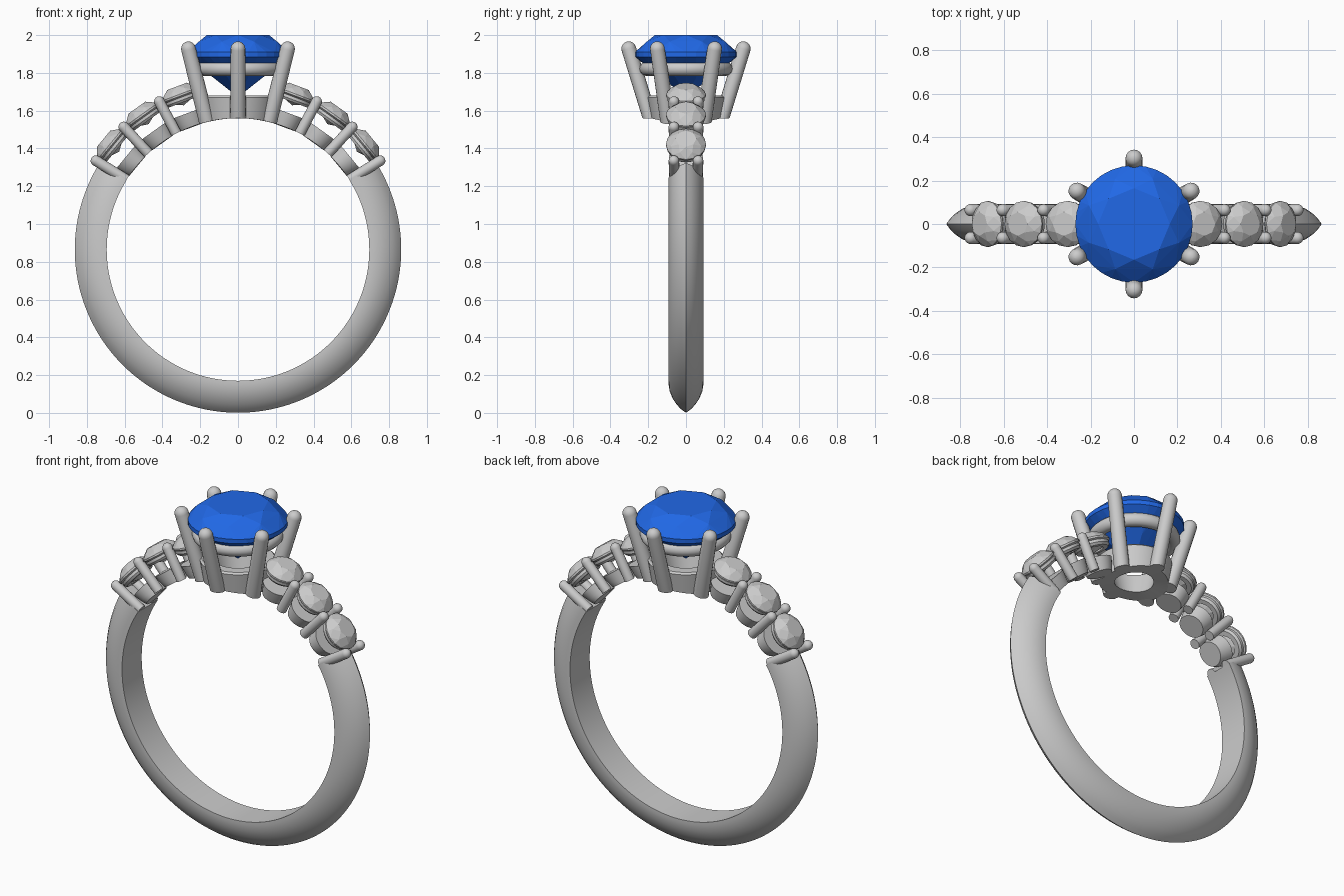
import bpy, bmesh
from math import sin, cos, pi, radians, sqrt
from mathutils import Matrix, Vector

if "Cube" in bpy.data.objects:
    bpy.data.objects.remove(bpy.data.objects["Cube"])

C, R = 0.865, 0.695          # finger hole centre height and radius


def finish(name, bm, smooth=True, mat=None):
    bmesh.ops.recalc_face_normals(bm, faces=bm.faces)
    me = bpy.data.meshes.new(name)
    bm.to_mesh(me)
    bm.free()
    ob = bpy.data.objects.new(name, me)
    bpy.context.collection.objects.link(ob)
    if mat:
        me.materials.append(mat)
    if smooth:
        bpy.ops.object.select_all(action='DESELECT')
        ob.select_set(True)
        bpy.context.view_layer.objects.active = ob
        bpy.ops.object.shade_smooth_by_angle(angle=radians(35))
    return ob


def lathe(name, profile, M, closed=False, n=32, trim=True):
    """Revolve (radius, height) points about local z; trim to the finger hole."""
    bm = bmesh.new()
    rows = [[bm.verts.new((r * cos(2 * pi * i / n), r * sin(2 * pi * i / n), h))
             for i in range(n)] for r, h in profile]
    pairs = list(zip(rows, rows[1:])) + ([(rows[-1], rows[0])] if closed else [])
    for a, b in pairs:
        for i in range(n):
            j = (i + 1) % n
            bm.faces.new((a[i], a[j], b[j], b[i]))
    if not closed:
        bm.faces.new(rows[0])
        bm.faces.new(rows[-1])
    for v in bm.verts:
        v.co = M @ v.co
        if trim and abs(v.co.x) < R:
            v.co.z = max(v.co.z, C + sqrt(R * R - v.co.x ** 2))
    return finish(name, bm)


def prong(name, a, b, r0, r1):
    """Round-tipped tapered claw from a to b."""
    a, b = Vector(a), Vector(b)
    L = (b - a).length
    prof = [(r0, 0)] + [(max(r1 * cos(t * pi / 12), 0.001), L - r1 + r1 * sin(t * pi / 12))
                        for t in range(7)]
    M = Matrix.Translation(a) @ (b - a).to_track_quat('Z', 'Y').to_matrix().to_4x4()
    return lathe(name, prof, M, n=16)


def gem(name, rings, M, mat=None):
    """Faceted stone: convex hull of rings (count, radius, height, turn)."""
    bm = bmesh.new()
    for n, r, h, off in rings:
        for i in range(n):
            t = 2 * pi * (i + off) / n
            bm.verts.new(M @ Vector((r * cos(t), r * sin(t), h)))
    res = bmesh.ops.convex_hull(bm, input=bm.verts)
    loose = [v for v in bm.verts if not v.link_faces]
    bmesh.ops.delete(bm, geom=loose, context='VERTS')
    bmesh.ops.dissolve_limit(bm, angle_limit=radians(1), verts=bm.verts, edges=bm.edges)
    return finish(name, bm, smooth=False, mat=mat)


# Band: knife-edged section swept round the lower part of the ring
half = [(0.092, R), (0.092, 0.715), (0.086, 0.752), (0.07, 0.79), (0.05, 0.82), (0.027, 0.845)]
section = half + [(0, 0.864)] + [(-y, r) for y, r in reversed(half)]
bm = bmesh.new()
steps, start, sweep = 120, radians(148), radians(244)
rows = []
for k in range(steps + 1):
    t = start + sweep * k / steps
    rows.append([bm.verts.new((r * cos(t), y, C + r * sin(t))) for y, r in section])
for a, b in zip(rows, rows[1:]):
    for i in range(len(section)):
        j = (i + 1) % len(section)
        bm.faces.new((a[i], a[j], b[j], b[i]))
bm.faces.new(rows[0])
bm.faces.new(rows[-1])
finish("band", bm)

# Shoulders: seats, rails, small stones and paired claws
small = [(8, 0.055, 0.922, 0), (8, 0.085, 0.902, 0.5), (16, 0.106, 0.878, 0),
         (16, 0.106, 0.868, 0), (8, 0.05, 0.835, 0.5), (1, 0, 0.815, 0)]
for side, s in (("right", 1), ("left", -1)):
    def frame(deg):
        return Matrix.Translation((0, 0, C)) @ Matrix.Rotation(s * radians(90 - deg), 4, 'Y')
    for k, deg in enumerate((39.5, 54.5, 69.5)):
        M = frame(deg)
        lathe(f"{side}_seat_{k}", [(0.07, 0.69), (0.078, 0.72), (0.09, 0.77)], M)
        lathe(f"{side}_rail_{k}", [(0.06, 0.832), (0.088, 0.832), (0.098, 0.845),
                                   (0.098, 0.86), (0.06, 0.86)], M, closed=True)
        gem(f"{side}_small_stone_{k}", small, M)
    for k, deg in enumerate((32, 47, 62)):
        M = frame(deg)
        for y in (-0.06, 0.06):
            prong(f"{side}_claw_{k}_{'front' if y < 0 else 'back'}",
                  M @ Vector((0, y, 0.697)), M @ Vector((0, y * 1.08, 0.915)), 0.028, 0.028)

# Centre head: base collar, upper rail and six claws
I = Matrix.Identity(4)
lathe("head_base", [(0.105, 1.5), (0.185, 1.5), (0.205, 1.67), (0.195, 1.68), (0.14, 1.68)],
      I, closed=True, n=48)
lathe("head_rail", [(0.21 + 0.038 * cos(t * pi / 6), 1.822 + 0.038 * sin(t * pi / 6))
                    for t in range(12)], I, closed=True, n=48)
for k in range(6):
    t = radians(30 + 60 * k)
    prong(f"head_claw_{k}", (0.19 * cos(t), 0.19 * sin(t), 1.535),
          (0.314 * cos(t), 0.314 * sin(t), 1.965), 0.042, 0.039)

# Centre stone
blue = bpy.data.materials.new("blue_stone")
blue.diffuse_color = (0.015, 0.14, 0.8, 1)
blue.use_nodes = True
blue.node_tree.nodes["Principled BSDF"].inputs["Base Color"].default_value = blue.diffuse_color
gem("centre_stone", [(8, 0.165, 2.0, 0), (8, 0.225, 1.965, 0.5), (32, 0.27, 1.91, 0),
                     (32, 0.27, 1.885, 0), (8, 0.14, 1.775, 0.5), (1, 0, 1.672, 0)], I, blue)
